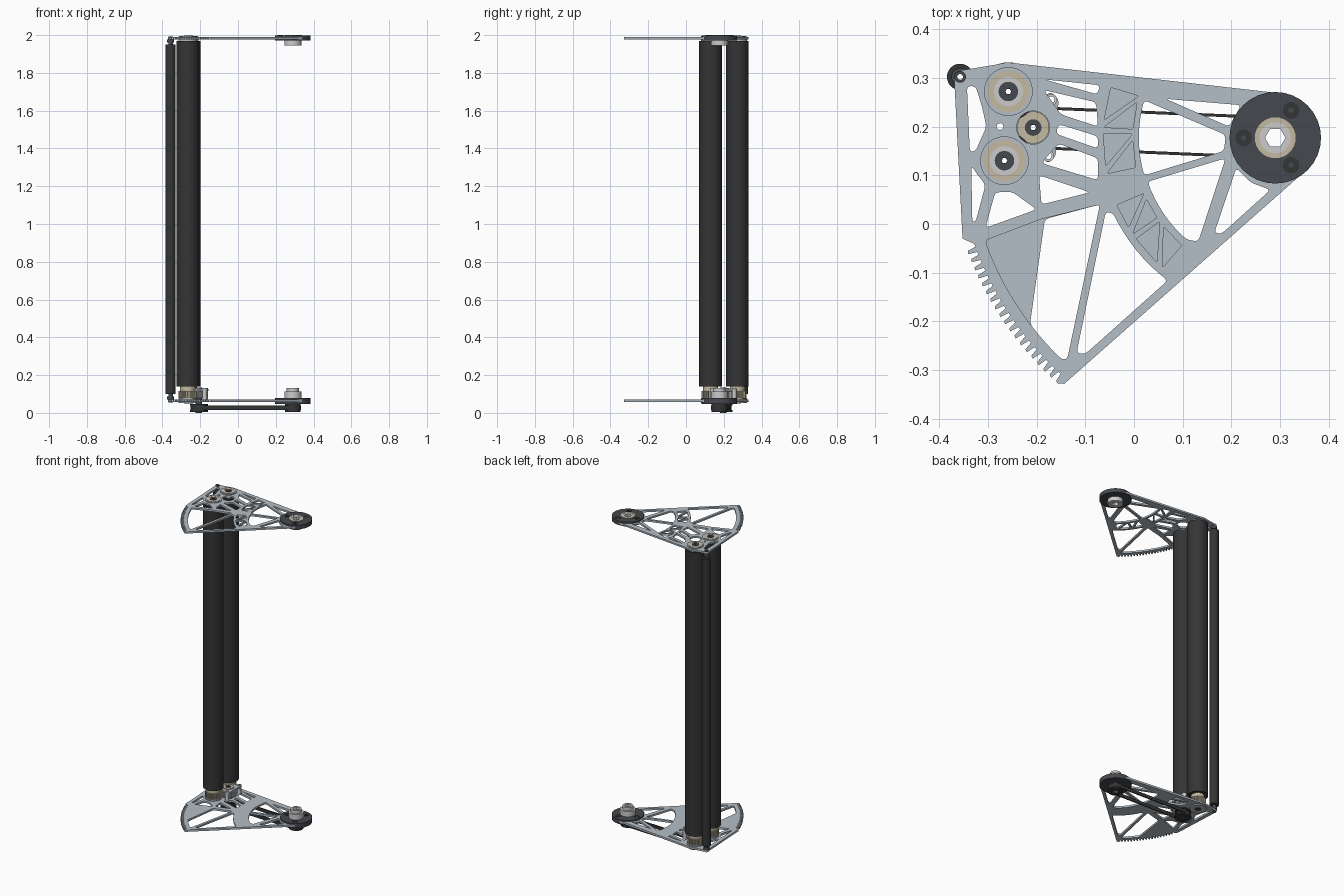
import bpy, bmesh, math
from mathutils import Vector as V

if "Cube" in bpy.data.objects:
    bpy.data.objects.remove(bpy.data.objects["Cube"])

PIVOT = (0.29, 0.177)
ROLLERS = [(-0.258, 0.272), (-0.266, 0.13)]
TIP = (-0.357, 0.302)
PINION = (-0.207, 0.198)


def material(name, c):
    m = bpy.data.materials.new(name)
    m.diffuse_color = (*c, 1)
    m.use_nodes = True
    m.node_tree.nodes["Principled BSDF"].inputs["Base Color"].default_value = m.diffuse_color
    return m


ALLOY = material("alloy", (0.46, 0.52, 0.57))
STEEL = material("steel", (0.60, 0.62, 0.63))
BLACK = material("black", (0.035, 0.035, 0.035))
DARK = material("dark_grey", (0.06, 0.065, 0.075))
TAN = material("tan", (0.55, 0.49, 0.36))


def polar(r, deg, c=PIVOT):
    a = math.radians(deg)
    return (c[0] + r * math.cos(a), c[1] + r * math.sin(a))


def arc(r, a0, a1, n=10, c=PIVOT):
    return [polar(r, a0 + (a1 - a0) * i / n, c) for i in range(n + 1)]


def circle(c, r, n=32):
    return [polar(r, 360 * i / n, c) for i in range(n)]


def gear_loop(c, root, tip, n):
    step = 360 / n
    return [polar(r, (i + f) * step, c) for i in range(n)
            for r, f in ((root, 0), (root, .3), (tip, .48), (tip, .8))]


def rounded(pts, r=0.009):
    """Fillet the sharp corners of a closed polygon."""
    out = []
    for i, p in enumerate(pts):
        p, a, b = V(p), V(pts[i - 1]), V(pts[(i + 1) % len(pts)])
        if (p - a).angle(b - p) < math.radians(22):
            out.append(tuple(p))
            continue
        s = p + (a - p).normalized() * min(r, (a - p).length * .45)
        e = p + (b - p).normalized() * min(r, (b - p).length * .45)
        for k in range(5):
            t = k / 4
            out.append(tuple(s * (1 - t) ** 2 + p * 2 * t * (1 - t) + e * t * t))
    return out


def extrude(name, loops, z0, z1, mat):
    """Solid from an outer loop and hole loops, between two heights."""
    cu = bpy.data.curves.new(name, 'CURVE')
    cu.dimensions, cu.fill_mode, cu.extrude = '2D', 'BOTH', (z1 - z0) / 2
    for loop in loops:
        s = cu.splines.new('POLY')
        s.points.add(len(loop) - 1)
        for pt, p in zip(s.points, loop):
            pt.co = (p[0], p[1], 0, 1)
        s.use_cyclic_u = True
    tmp = bpy.data.objects.new(name + "_curve", cu)
    bpy.context.collection.objects.link(tmp)
    dg = bpy.context.evaluated_depsgraph_get()
    me = bpy.data.meshes.new_from_object(tmp.evaluated_get(dg))
    bpy.data.objects.remove(tmp)
    bm = bmesh.new()
    bm.from_mesh(me)
    bmesh.ops.remove_doubles(bm, verts=bm.verts, dist=1e-5)
    bmesh.ops.translate(bm, verts=bm.verts, vec=(0, 0, (z0 + z1) / 2))
    bmesh.ops.recalc_face_normals(bm, faces=bm.faces)
    bm.to_mesh(me)
    bm.free()
    me.shade_smooth()
    me.set_sharp_from_angle(angle=math.radians(30))
    me.materials.clear()
    me.materials.append(mat)
    ob = bpy.data.objects.new(name, me)
    bpy.context.collection.objects.link(ob)
    return ob


def ring(name, c, r, bore, z0, z1, mat, sides=32):
    return extrude(name, [circle(c, r), circle(c, bore, sides)], z0, z1, mat)


# plate outline: pivot boss, toothed sector, left edge, roller corner
TEETH, A0, A1 = 19, 228.5, 199.2
pitch = (A1 - A0) / TEETH
teeth = [polar(r, A0 + (i + f) * pitch) for i in range(TEETH)
         for r, f in ((.674, 0), (.672, .35), (.655, .5), (.655, .85))]
outline = (arc(.092, 84, -49, 20) + [(-.143, -.328)] + teeth
           + [(-.352, -.03), (-.369, .295)] + arc(.013, 180, 95, 6, TIP)
           + [(-.285, .327), (-.26, .332), (-.235, .329)])

# windows between the ribs
common = [
    [(-.343, .283), (-.325, .283), (-.312, .24), (-.303, .2), (-.325, .15), (-.337, .148)],
    [(-.334, .12), (-.324, .105), (-.305, .08), (-.325, .005), (-.332, .005)],
    [(-.285, .065), (-.25, .066), (-.2, .03), (-.305, -.008)],
    arc(.367, 205, 233, 8) + [(-.1, -.267), (-.118, -.265), (-.058, .025)],
    arc(.277, 199, 229, 8) + [(.132, -.036), (.188, .135)],
    [(.165, -.018), (.18, -.02), (.28, .07), (.24, .085), (.21, .115)],
    [(.065, .257), (.22, .244), (.195, .2)],
    arc(.28, 164, 196, 8) + [(.185, .15), (.188, .183)],
    [(-.185, .297), (-.07, .285), (-.075, .266)],
    [(-.185, .275), (-.078, .25), (-.074, .2), (-.15, .225)],
    [(-.155, .205), (-.074, .18), (-.074, .155), (-.16, .185)],
    [(-.155, .165), (-.074, .135), (-.074, .09), (-.19, .125)],
    [(-.195, .1), (-.09, .065), (-.19, .04)],
]
pockets = []
for a, b in ((163, 176.5), (178.5, 192), (203, 214), (216, 229)):
    pockets.append([polar(.353, a), polar(.293, a), polar(.353, b - 2.5)])
    pockets.append([polar(.293, a + 2.5), polar(.293, b), polar(.353, b)])
rim_end = [(-.137, -.277), (-.07, .04)]
top_big = arc(.632, 199.5, 226, 12) + rim_end + [(-.19, .01)]
low_big = arc(.632, 217.2, 226, 4) + rim_end + [(-.183, .01)]
bores = [circle(PIVOT, .024), circle(TIP, .006, 12), circle(PINION, .034),
         circle((-.275, .2), .007, 12)] + [circle(c, .02) for c in ROLLERS]


def plate(name, z0, z1, windows, pocket_list):
    extrude(name, [outline] + [rounded(w) for w in windows]
            + [rounded(p, .004) for p in pocket_list] + bores, z0, z1, ALLOY)


plate("upper_plate", 1.978, 1.989, common + [top_big], pockets)
plate("lower_plate", .058, .07, common + [low_big], [])

# pivot discs with hubs, bearings and bolts, one at each end
for end, d0, d1, h0, h1 in (("upper", 1.972, 1.998, 1.945, 1.972),
                            ("lower", .048, .078, .078, .112)):
    ring(end + "_pivot_disc", PIVOT, .094, .042, d0, d1, DARK)
    ring(end + "_pivot_bearing", PIVOT, .042, .032, d0 + .001, d1 + .002, TAN)
    ring(end + "_pivot_hex_bush", PIVOT, .032, .021, d0, d1 + .001, STEEL, 6)
    ring(end + "_pivot_hub", PIVOT, .045, .021, h0, h1, STEEL, 6)
    for k in range(3):
        c = polar(.065, 60 + 120 * k)
        ring(f"{end}_pivot_bolt_{k}", c, .017, .006, d1, d1 + .002, BLACK, 6)
ring("lower_pivot_collar", PIVOT, .032, .021, .112, .132, STEEL, 6)

# main rollers with end bearings and drive gears
for i, c in enumerate(ROLLERS):
    n = f"roller_{i}_"
    ring(n + "body", c, .06, .02, .14, 1.968, BLACK)
    ring(n + "shaft", c, .02, .006, .05, 1.997, DARK, 6)
    ring(n + "hub", c, .04, .02, .115, .14, TAN)
    extrude(n + "gear", [gear_loop(c, .041, .048, 28), circle(c, .02)], .078, .115, TAN)
    for end, z0, z1 in (("upper", 1.968, 1.993), ("lower", .052, .077)):
        ring(f"{n}{end}_housing", c, .05, .043, z0, z1, ALLOY)
        ring(f"{n}{end}_bearing", c, .043, .03, z0, z1 + .002, TAN)
        ring(f"{n}{end}_inner_race", c, .03, .02, z0, z1 + .001, STEEL)

# slim corner roller
ring("slim_roller", TIP, .027, .008, .10, 1.95, BLACK)
ring("slim_roller_shaft", TIP, .012, .006, .056, 1.993, DARK, 12)
for end, z in (("lower", .07), ("upper", 1.96)):
    ring(f"slim_roller_{end}_bearing", TIP, .018, .012, z, z + .018, DARK)

# drive pinion and its carrier plate on posts
extrude("drive_pinion", [gear_loop(PINION, .041, .048, 28), circle(PINION, .016)],
        .078, .113, STEEL)
ring("pinion_shaft", PINION, .017, .006, .0, .135, DARK, 6)
ring("pinion_bearing", PINION, .033, .017, .113, .132, TAN)
posts = [(-.17, .255), (-.176, .14), (-.275, .2)]
carrier = [(-.29, .2), (-.27, .216), (-.225, .24), (-.185, .262), (-.17, .272), (-.154, .255),
           (-.162, .2), (-.16, .14), (-.176, .124), (-.2, .145), (-.225, .16), (-.27, .185)]
extrude("pinion_carrier", [rounded(carrier), circle(PINION, .033)]
        + [circle(p, .007, 12) for p in posts], .116, .127, ALLOY)
for i, p in enumerate(posts):
    ring(f"carrier_post_{i}", p, .012, .007, .07, .132, STEEL, 12)

# belt drive under the lower plate
tilt = math.degrees(math.atan2(PIVOT[1] - PINION[1], PIVOT[0] - PINION[0]))


def belt_loop(r):
    return (arc(r, tilt + 90, tilt + 270, 20, PINION)
            + arc(r, tilt - 90, tilt + 90, 20, PIVOT))


extrude("drive_belt", [belt_loop(.044), belt_loop(.038)], .016, .038, BLACK)
for name, c, bore in (("pinion", PINION, .017), ("pivot", PIVOT, .021)):
    extrude(name + "_pulley", [gear_loop(c, .034, .038, 24), circle(c, bore, 6)],
            .012, .042, DARK)
    ring(name + "_pulley_flange_low", c, .047 if name == "pinion" else .042, bore, .006, .014, BLACK, 6)
    ring(name + "_pulley_flange_high", c, .047 if name == "pinion" else .042, bore, .04, .047, BLACK, 6)
